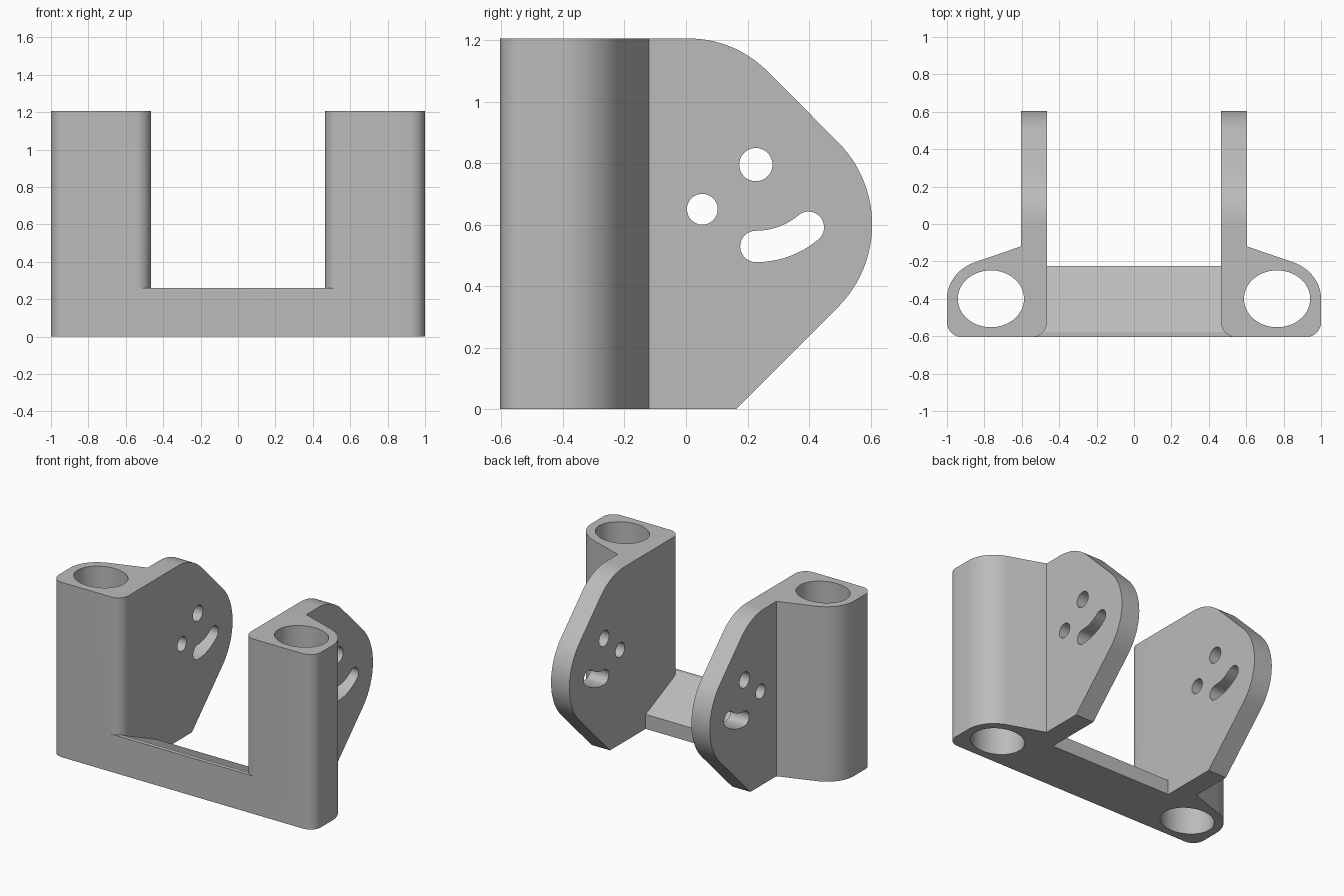
import bpy, bmesh
from math import sin, cos, radians
from mathutils import Vector

cube = bpy.data.objects.get("Cube")
if cube:
    bpy.data.objects.remove(cube, do_unlink=True)

HEIGHT, DEPTH = 1.205, 0.605      # overall height, half depth
IN, OUT = 0.465, 0.605            # inner and outer side of the plate

grey = bpy.data.materials.new("plain grey")
grey.use_nodes = True
grey.diffuse_color = (0.5, 0.5, 0.5, 1)
grey.node_tree.nodes["Principled BSDF"].inputs["Base Color"].default_value = (0.5, 0.5, 0.5, 1)


def arc(cx, cy, rx, ry, start, end, steps=16):
    angles = [radians(start + (end - start) * i / steps) for i in range(steps + 1)]
    return [(cx + rx * cos(a), cy + ry * sin(a)) for a in angles]


def ring(cx, cy, rx, ry, steps=64):
    return arc(cx, cy, rx, ry, 0, 360, steps)[:-1]


def prism(name, outline, axis, low, high):
    """Extrude an outline along z (points are x, y) or along x (points are y, z)."""
    bm = bmesh.new()
    place = (lambda p: (p[0], p[1], low)) if axis == "z" else (lambda p: (low, p[0], p[1]))
    direction = Vector((0, 0, 1)) if axis == "z" else Vector((1, 0, 0))
    face = bm.faces.new([bm.verts.new(place(p)) for p in outline])
    moved = bmesh.ops.extrude_face_region(bm, geom=[face])["geom"]
    verts = [g for g in moved if isinstance(g, bmesh.types.BMVert)]
    bmesh.ops.translate(bm, verts=verts, vec=direction * (high - low))
    bmesh.ops.recalc_face_normals(bm, faces=bm.faces)
    mesh = bpy.data.meshes.new(name)
    bm.to_mesh(mesh)
    bm.free()
    mesh.materials.append(grey)
    obj = bpy.data.objects.new(name, mesh)
    bpy.context.collection.objects.link(obj)
    return obj


helpers = []


def combine(target, tool, operation):
    mod = target.modifiers.new(tool.name, "BOOLEAN")
    mod.operation, mod.solver, mod.object = operation, "EXACT", tool
    tool.hide_render = True
    helpers.append(tool)


# Post with rounded front corners and a bulged outer side
R = 0.08
post = (arc(IN + R, R - DEPTH, R, R, 180, 270, 8)
        + arc(1 - R, R - DEPTH, R, R, 270, 360, 8)
        + arc(0.765, -0.4, 0.235, 0.21, 0, 68)
        + [(OUT, -0.12), (IN, -0.12)])
bracket = prism("bracket", post, "z", 0, HEIGHT)

# Side plate with a rounded nose
plate = ([(-0.2, 0), (0.163, 0)]
         + arc(0.225, 0.6, 0.38, 0.38, -45, 45, 24)
         + arc(0.009, HEIGHT - 0.36, 0.36, 0.36, 45, 90)
         + [(-0.2, HEIGHT)])
combine(bracket, prism("side_plate", plate, "x", IN, OUT), "UNION")

# Bore, two round holes and a curved slot
combine(bracket, prism("post_bore", ring(0.765, -0.4, 0.177, 0.152), "z", -0.1, 1.4), "DIFFERENCE")
CY, CZ, MID, W, SWING = 0.227, 0.795, 0.266, 0.051, 50
end = arc(CY, CZ, MID, MID, -SWING, -SWING, 1)[0]
slot = (arc(CY, CZ, MID + W, MID + W, -90, -SWING)
        + arc(*end, W, W, -SWING, 180 - SWING)[1:]
        + arc(CY, CZ, MID - W, MID - W, -SWING, -90)[1:]
        + arc(CY, CZ - MID, W, W, 90, 270)[1:-1])
for name, outline in (("upper_hole", ring(CY, CZ, 0.054, 0.054, 48)),
                      ("lower_hole", ring(0.053, 0.65, 0.05, 0.05, 48)),
                      ("curved_slot", slot)):
    combine(bracket, prism(name, outline, "x", 0.4, 0.7), "DIFFERENCE")

# Mirror to the other side
mirror = bracket.modifiers.new("mirror", "MIRROR")
mirror.use_axis[0] = True

# Cross bar whose top slopes down to the back
bar = [(-DEPTH, 0), (-0.225, 0), (-0.225, 0.1), (-0.578, 0.26), (-DEPTH, 0.26)]
combine(bracket, prism("cross_bar", bar, "x", -IN - R, IN + R), "UNION")

# Bake the solid and remove the helper shapes
bpy.context.view_layer.update()
solid = bpy.data.meshes.new_from_object(bracket.evaluated_get(bpy.context.evaluated_depsgraph_get()))
bracket.modifiers.clear()
bracket.data = solid
for helper in helpers:
    bpy.data.objects.remove(helper, do_unlink=True)

bpy.ops.object.select_all(action="DESELECT")
bracket.select_set(True)
bpy.context.view_layer.objects.active = bracket
bpy.ops.object.shade_smooth_by_angle(angle=radians(18))
